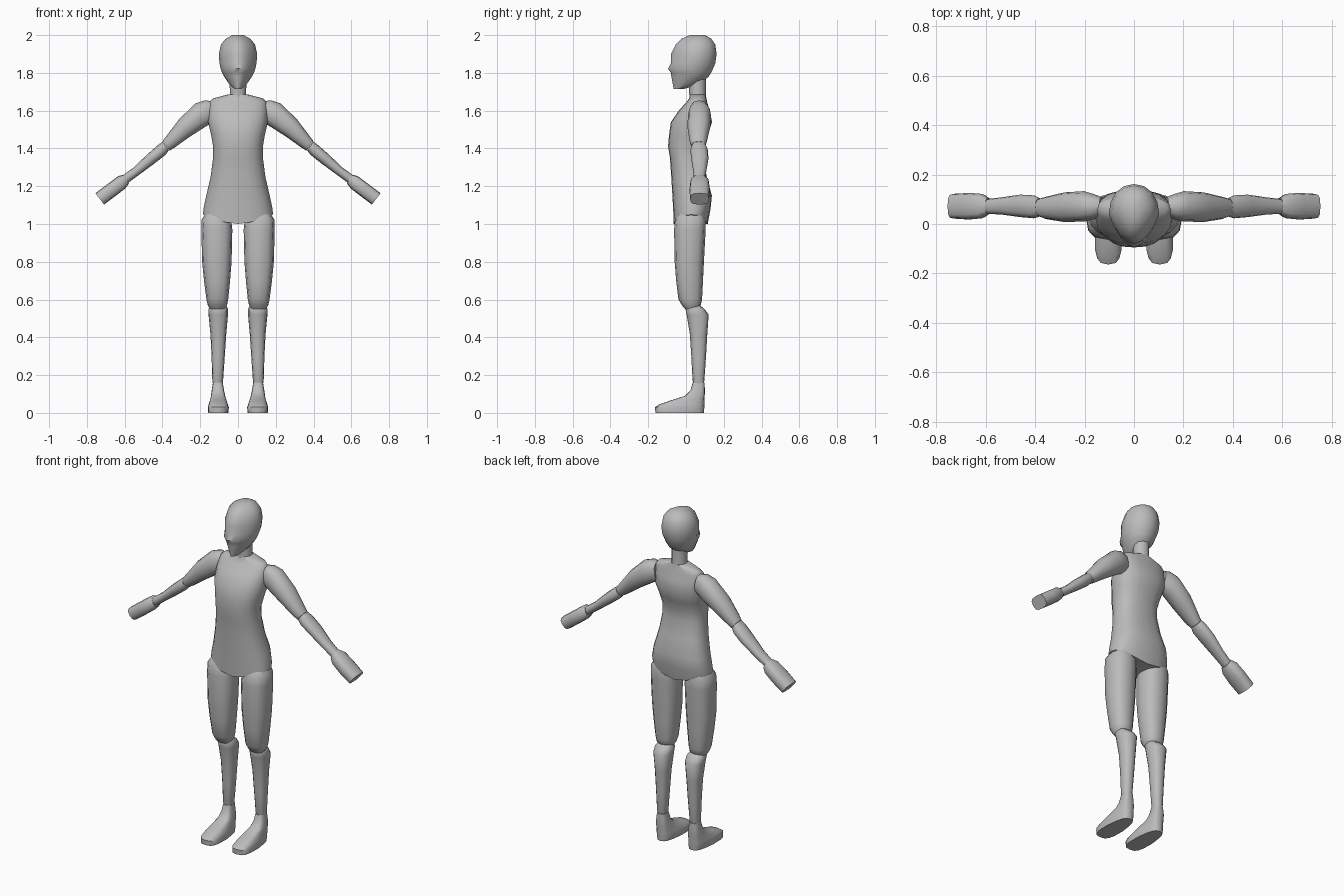
import bpy
import bmesh
from math import cos, sin, pi, copysign
from mathutils import Vector

default_cube = bpy.data.objects.get("Cube")
if default_cube:
    bpy.data.objects.remove(default_cube, do_unlink=True)

# Single plain material
grey = bpy.data.materials.new("plain grey")
grey.use_nodes = True
colour = (0.5, 0.5, 0.5, 1)
grey.diffuse_color = colour
shader = next(n for n in grey.node_tree.nodes if n.type == "BSDF_PRINCIPLED")
shader.inputs["Base Color"].default_value = colour


def rounded(value, square):
    """Push a sine or cosine outwards for a squarer cross-section."""
    return copysign(abs(value) ** (2 / square), value)


def level(z, inner, outer, front, back):
    """Horizontal section between two x positions and two y positions."""
    return (inner, z), (outer, z), front, back


def centred(z, half_width, front, back):
    """Horizontal section, symmetric across the body."""
    return level(z, -half_width, half_width, front, back)


def loft(name, sections, sides=12, square=2.3, taper=0.0, side=1, rim=None):
    """Skin rings spanning two (x, z) points and a y range; taper narrows the front."""
    bm = bmesh.new()
    rings = []
    for start, end, front, back in sections:
        a = Vector((start[0], 0, start[1]))
        b = Vector((end[0], 0, end[1]))
        middle, half = (a + b) / 2, (b - a) / 2
        depth, centre_y = (back - front) / 2, (back + front) / 2
        ring = []
        for i in range(sides):
            angle = 2 * pi * i / sides
            across = rounded(cos(angle), square)
            along = rounded(sin(angle), square)
            narrowing = 1 - taper * max(0, -along)
            point = middle + half * across * narrowing
            point.y = centre_y + depth * along
            point.x *= side
            ring.append(bm.verts.new(point))
        rings.append(ring)
    if rim:
        for vert in rings[0]:
            vert.co.z = rim(vert.co.x)

    # Side walls
    for low, high in zip(rings, rings[1:]):
        for i in range(sides):
            j = (i + 1) % sides
            bm.faces.new((low[i], low[j], high[j], high[i]))

    # End caps in strips running front to back
    half_count = sides // 2
    for ring in (rings[0], rings[-1]):
        bm.faces.new((ring[0], ring[1], ring[-1]))
        for i in range(1, half_count - 1):
            bm.faces.new((ring[i], ring[i + 1], ring[-i - 1], ring[-i]))
        bm.faces.new((ring[half_count - 1], ring[half_count], ring[half_count + 1]))

    bmesh.ops.recalc_face_normals(bm, faces=bm.faces)
    mesh = bpy.data.meshes.new(name)
    bm.to_mesh(mesh)
    bm.free()
    mesh.materials.append(grey)
    part = bpy.data.objects.new(name, mesh)
    bpy.context.collection.objects.link(part)
    bpy.ops.object.select_all(action="DESELECT")
    part.select_set(True)
    bpy.context.view_layer.objects.active = part
    bpy.ops.object.shade_smooth_by_angle(angle=pi / 4)
    return part


# Head, egg-shaped with a narrow face and a slight nose ridge
loft("head", [
    centred(1.715, .018, -.065, -.01),
    centred(1.74, .046, -.07, .07),
    centred(1.78, .074, -.077, .12),
    centred(1.8, .084, -.08, .132),
    centred(1.822, .092, -.095, .143),
    centred(1.85, .098, -.08, .155),
    centred(1.9, .102, -.08, .162),
    centred(1.95, .09, -.055, .155),
    centred(1.98, .066, -.025, .135),
    centred(2, .03, .02, .1),
], sides=16, square=2.1, taper=.35)

# Neck
loft("neck", [
    centred(1.64, .05, .02, .11),
    centred(1.69, .043, .017, .105),
    centred(1.78, .045, .015, .105),
], square=2)

# Torso, with the lower edge dipping between the legs
loft("torso", [
    centred(1.05, .185, -.065, .115),
    centred(1.08, .183, -.068, .13),
    centred(1.15, .168, -.072, .137),
    centred(1.25, .145, -.078, .11),
    centred(1.35, .132, -.085, .092),
    centred(1.41, .132, -.095, .095),
    centred(1.47, .142, -.09, .115),
    centred(1.54, .158, -.08, .138),
    centred(1.6, .157, -.038, .125),
    centred(1.645, .152, .002, .112),
    centred(1.665, .132, .017, .108),
    centred(1.685, .055, .02, .105),
], sides=20, square=2.5, taper=.08,
    rim=lambda x: 1 + .05 * min(1, abs(x) / .185) ** 1.6)

for side, prefix in ((1, "left"), (-1, "right")):
    # Upper arm, forearm and mitten hand
    loft(prefix + "_upper_arm", [
        ((.125, 1.54), (.14, 1.65), .03, .11),
        ((.155, 1.525), (.175, 1.655), .018, .122),
        ((.18, 1.51), (.225, 1.638), .01, .133),
        ((.255, 1.462), (.31, 1.557), .008, .128),
        ((.335, 1.405), (.38, 1.465), .02, .11),
        ((.362, 1.388), (.4, 1.438), .03, .103),
    ], side=side)
    loft(prefix + "_forearm", [
        ((.366, 1.39), (.4, 1.436), .03, .105),
        ((.385, 1.365), (.425, 1.417), .023, .116),
        ((.44, 1.322), (.482, 1.367), .028, .119),
        ((.52, 1.263), (.55, 1.301), .038, .108),
        ((.59, 1.212), (.618, 1.252), .042, .1),
    ], side=side)
    loft(prefix + "_hand", [
        ((.578, 1.213), (.602, 1.262), .04, .105),
        ((.598, 1.187), (.635, 1.253), .023, .122),
        ((.65, 1.147), (.69, 1.212), .018, .126),
        ((.709, 1.103), (.755, 1.163), .022, .122),
    ], square=3, side=side)

    # Thigh and shin
    loft(prefix + "_thigh", [
        level(1.055, .05, .172, -.04, .095),
        level(1.025, .036, .192, -.058, .105),
        level(.97, .03, .194, -.063, .104),
        level(.8, .034, .19, -.06, .095),
        level(.7, .042, .18, -.052, .09),
        level(.6, .052, .167, -.04, .085),
        level(.57, .058, .16, -.022, .078),
        level(.55, .07, .148, -.005, .06),
    ], side=side, square=2.5)
    loft(prefix + "_shin", [
        level(.15, .085, .132, .042, .092),
        level(.17, .079, .136, .035, .097),
        level(.3, .07, .14, .028, .106),
        level(.42, .062, .146, .02, .113),
        level(.52, .053, .156, .003, .12),
        level(.55, .053, .157, -.003, .098),
        level(.572, .065, .145, .01, .07),
    ], side=side, square=2.4)

    # Foot, broad at the toes and slimmer at the heel
    foot = loft(prefix + "_foot", [
        level(0, .05, .158, -.162, .095),
        level(.03, .048, .16, -.164, .097),
        level(.046, .053, .156, -.14, .098),
        level(.068, .06, .149, -.075, .098),
        level(.09, .067, .144, -.005, .099),
        level(.12, .074, .139, .024, .1),
        level(.162, .081, .132, .036, .098),
    ], side=side, sides=16, square=3.2)
    for vert in foot.data.vertices:
        heel = max(0, vert.co.y + .04) * max(0, .1 - vert.co.z)
        middle = side * .106
        vert.co.x = middle + (vert.co.x - middle) * (1 - 20 * heel)
